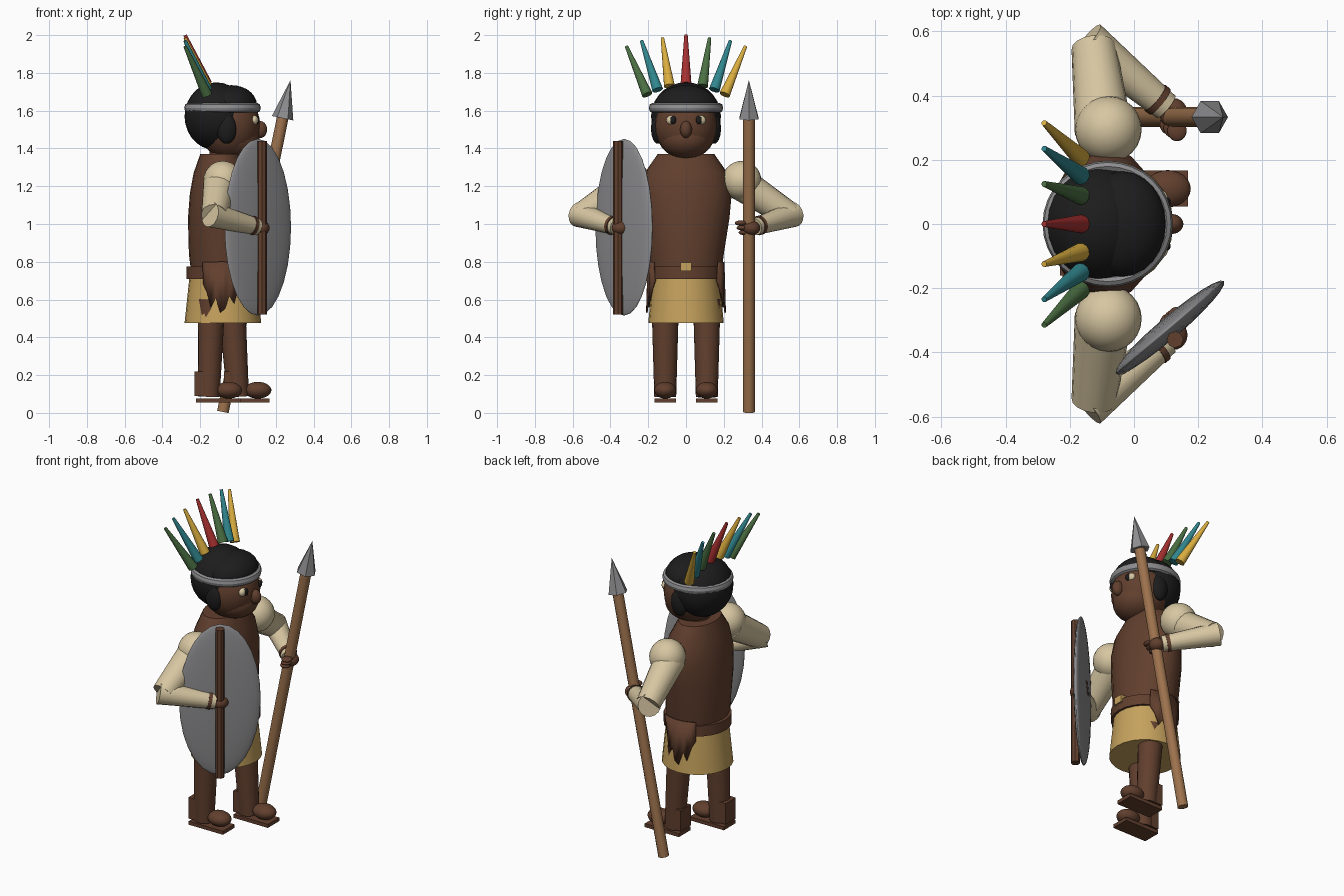
import bpy, math
from mathutils import Vector

if "Cube" in bpy.data.objects:
    bpy.data.objects.remove(bpy.data.objects["Cube"])


def material(name, r, g, b):
    m = bpy.data.materials.new(name)
    m.use_nodes = True
    m.diffuse_color = (r, g, b, 1)
    m.node_tree.nodes["Principled BSDF"].inputs["Base Color"].default_value = (r, g, b, 1)
    return m


BROWN = material("dark brown", 0.12, 0.05, 0.027)
GOLD = material("gold cloth", 0.56, 0.36, 0.11)
CREAM = material("cream", 0.68, 0.57, 0.36)
GRAY = material("gray", 0.27, 0.27, 0.28)
BLACK = material("black", 0.012, 0.012, 0.012)
WOOD = material("wood", 0.34, 0.17, 0.075)
GREEN = material("green", 0.07, 0.16, 0.055)
TEAL = material("teal", 0.03, 0.24, 0.27)
YELLOW = material("yellow", 0.7, 0.42, 0.05)
RED = material("red", 0.4, 0.03, 0.03)


def finish(name, mat, angle=40):
    o = bpy.context.object
    o.name = name
    o.data.materials.clear()
    o.data.materials.append(mat)
    bpy.ops.object.shade_smooth_by_angle(angle=math.radians(angle))
    return o


def ball(name, mat, centre, size, turn=0):
    bpy.ops.mesh.primitive_uv_sphere_add(segments=24, ring_count=14, radius=1,
                                         location=centre, rotation=(0, 0, turn))
    bpy.context.object.scale = size
    return finish(name, mat)


def limb(name, mat, a, b, r1, r2, sides=16):
    a, b = Vector(a), Vector(b)
    d = b - a
    bpy.ops.mesh.primitive_cone_add(vertices=sides, radius1=r1, radius2=r2, depth=d.length,
                                    location=(a + b) / 2, rotation=d.to_track_quat("Z", "Y").to_euler())
    return finish(name, mat)


def box(name, mat, centre, size):
    bpy.ops.mesh.primitive_cube_add(size=1, location=centre)
    bpy.context.object.scale = size
    return finish(name, mat)


def mesh(name, mat, verts, faces):
    me = bpy.data.meshes.new(name)
    me.from_pydata(verts, [], faces)
    o = bpy.data.objects.new(name, me)
    bpy.context.collection.objects.link(o)
    bpy.ops.object.select_all(action="DESELECT")
    o.select_set(True)
    bpy.context.view_layer.objects.active = o
    return finish(name, mat)


def loft(name, mat, rings, sides=24):
    """Elliptical rings (x centre, x radius, y radius, z), bottom to top, capped."""
    verts = [(cx + rx * math.cos(t), ry * math.sin(t), z) for cx, rx, ry, z in rings
             for t in (2 * math.pi * i / sides for i in range(sides))]
    faces = [(k * sides + i, k * sides + (i + 1) % sides,
              (k + 1) * sides + (i + 1) % sides, (k + 1) * sides + i)
             for k in range(len(rings) - 1) for i in range(sides)]
    faces += [tuple(reversed(range(sides))), tuple(range(len(verts) - sides, len(verts)))]
    return mesh(name, mat, verts, faces)


# Clothing on the trunk
loft("tunic", BROWN, [(-0.08, 0.165, 0.185, 0.72), (-0.085, 0.175, 0.2, 0.84),
                      (-0.09, 0.175, 0.23, 1.03), (-0.09, 0.165, 0.242, 1.16),
                      (-0.09, 0.145, 0.22, 1.27), (-0.095, 0.105, 0.15, 1.37)])
loft("skirt", GOLD, [(-0.08, 0.203, 0.2, 0.475), (-0.08, 0.175, 0.175, 0.74)])
loft("belt", BROWN, [(-0.08, 0.192, 0.192, 0.71), (-0.08, 0.192, 0.192, 0.775)])
box("buckle", GOLD, (0.1, 0, 0.775), (0.04, 0.06, 0.045))

# Ragged hide flaps hanging over both hips
hem = [0.68, 0.64, 0.56, 0.61, 0.53, 0.55, 0.62, 0.58, 0.66, 0.7]
for side, tag in ((-1, "right"), (1, "left")):
    verts = []
    for i, low in enumerate(hem):
        t = side * math.radians(122 - i * 7)
        for z, r in ((0.80, 0.196), (low, 0.181 + (0.74 - low) * 0.11)):
            verts.append((-0.08 + r * math.cos(t), r * math.sin(t), z))
    quads = [(2 * i, 2 * i + 1, 2 * i + 3, 2 * i + 2)[::side] for i in range(len(hem) - 1)]
    flap = mesh(tag + "_hide_flap", BROWN, verts, quads)
    flap.modifiers.new("thickness", "SOLIDIFY").thickness = 0.008

# Legs and sandals, left one stepping forward
for s, tag, hip, ankle in ((-1, "right", -0.14, -0.155), (1, "left", -0.035, 0.0)):
    y = s * 0.11
    limb(tag + "_leg", BROWN, (ankle, y, 0.085), (hip, y, 0.6), 0.058, 0.073)
    box(tag + "_sandal_sole", BROWN, (ankle + 0.05, y, 0.066), (0.235, 0.112, 0.022))
    box(tag + "_heel_guard", BROWN, (ankle - 0.04, y, 0.155), (0.07, 0.1, 0.13))
    ball(tag + "_foot", BROWN, (ankle + 0.105, y, 0.12), (0.072, 0.058, 0.044))

# Arms
for s, tag in ((-1, "right"), (1, "left")):
    elbow = Vector((-0.125, s * 0.55, 1.045))
    wrist = Vector((0.1, s * 0.365, 0.985))
    along = (wrist - elbow).normalized()
    ball(tag + "_shoulder", CREAM, (-0.08, s * 0.295, 1.23), (0.104,) * 3)
    limb(tag + "_upper_sleeve", CREAM, (-0.095, s * 0.29, 1.215), elbow, 0.09, 0.07)
    limb(tag + "_fore_sleeve", CREAM, elbow - along * 0.03, wrist, 0.068, 0.045)
    limb(tag + "_wrist_band", BROWN, wrist - along * 0.045, wrist - along * 0.025, 0.052, 0.051)
    ball(tag + "_hand", BROWN, wrist + along * 0.03, (0.044, 0.046, 0.038))
    for k in range(3):
        ball(tag + "_finger", BROWN, (0.11 + 0.012 * k, s * (0.31 - 0.01 * k), 0.955 + 0.025 * k),
             (0.03, 0.032, 0.014))

# Head and face
limb("neck", BROWN, (-0.07, 0, 1.3), (-0.07, 0, 1.45), 0.08, 0.08)
ball("head", BROWN, (-0.045, 0, 1.52), (0.163, 0.166, 0.18))
ball("jaw", BROWN, (-0.02, 0, 1.45), (0.135, 0.135, 0.105))
ball("nose", BROWN, (0.118, 0, 1.5), (0.036, 0.031, 0.045))
for s, tag in ((-1, "right"), (1, "left")):
    ball(tag + "_eye", CREAM, (0.085, s * 0.075, 1.55), (0.022, 0.03, 0.026))
    ball(tag + "_pupil", BLACK, (0.1, s * 0.068, 1.55), (0.014, 0.017, 0.022))
    ball(tag + "_side_hair", BLACK, (-0.06, s * 0.15, 1.505), (0.053, 0.035, 0.08))

# Hair and headband
ball("hair", BLACK, (-0.115, 0, 1.57), (0.168, 0.185, 0.18))
ball("hair_front", BLACK, (-0.035, 0, 1.63), (0.135, 0.165, 0.105))
bpy.ops.mesh.primitive_torus_add(location=(-0.082, 0, 1.615), major_segments=32, minor_segments=8,
                                 major_radius=0.185, minor_radius=0.018)
bpy.context.object.scale = (1, 0.97, 1.4)
finish("headband", GRAY)

# Fan of feathers
fan = [(0, 0, 1.74, 2.0), (0.088, 0.125, 1.73, 1.985),
       (0.15, 0.235, 1.71, 1.97), (0.205, 0.315, 1.685, 1.94)]
for s, colours in ((-1, (RED, YELLOW, TEAL, GREEN)), (1, (RED, GREEN, TEAL, YELLOW))):
    for (y0, y1, z0, z1), colour in zip(fan, colours):
        if s > 0 or y0 > 0:
            limb("feather", colour, (-0.165, s * y0, z0), (-0.28, s * y1, z1), 0.029, 0.009, 12)

# Spear
limb("spear_shaft", WOOD, (-0.08, 0.333, 0.005), (0.238, 0.333, 1.57), 0.031, 0.031, 12)
limb("spear_head", GRAY, (0.236, 0.333, 1.56), (0.278, 0.333, 1.762), 0.058, 0.0, 6)

# Shield with its spine
turn = math.radians(40.5)
ball("shield", GRAY, (0.105, -0.328, 0.983), (0.231, 0.034, 0.468), turn)
limb("shield_spine", BROWN, (0.128, -0.36, 0.52), (0.128, -0.36, 1.44), 0.026, 0.026, 8)
